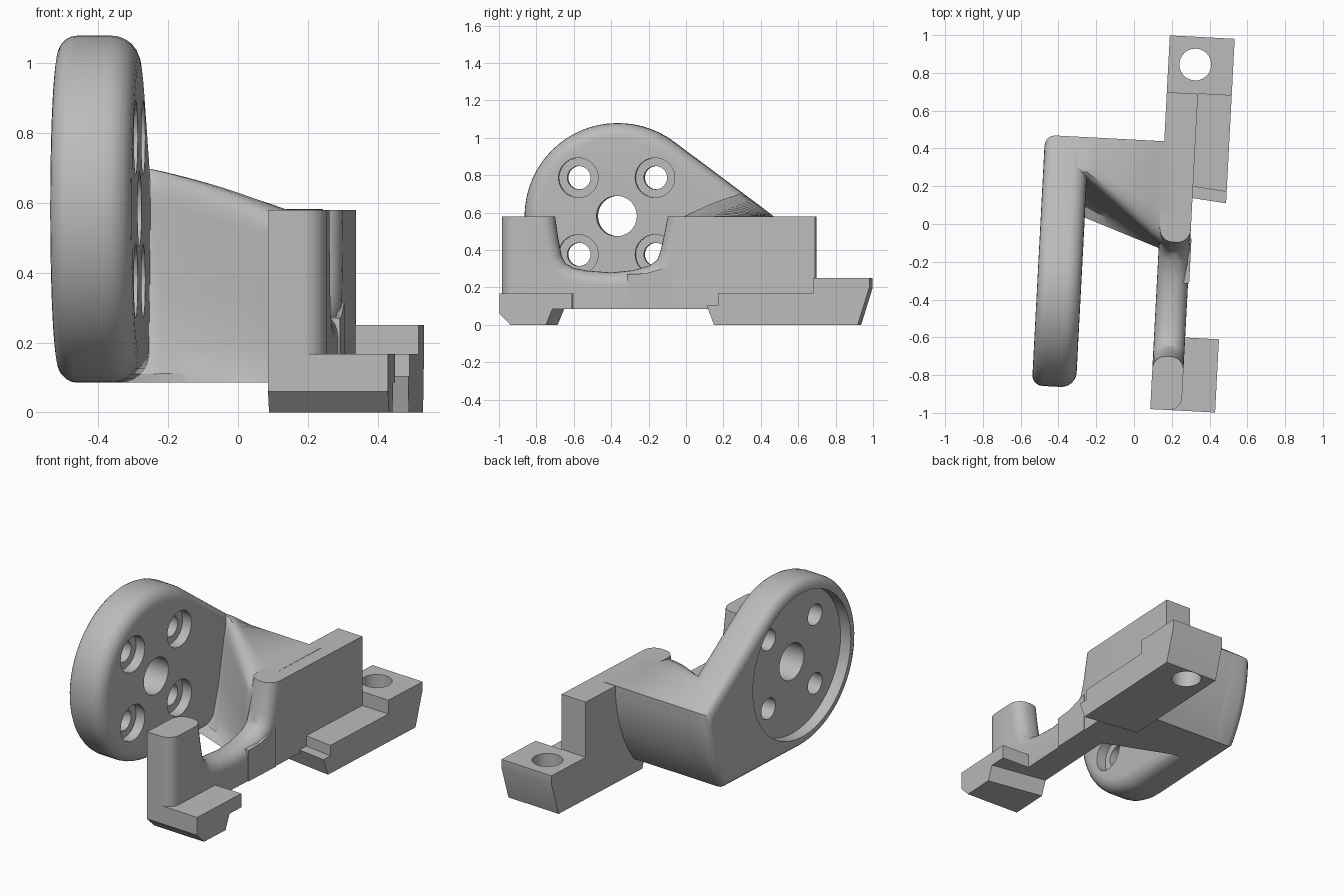
import bpy, bmesh, math
from mathutils import Matrix

if "Cube" in bpy.data.objects:
    bpy.data.objects.remove(bpy.data.objects["Cube"])

TILT = Matrix.Rotation(math.radians(-3), 4, 'Z')   # whole bracket is turned slightly in plan
grey = bpy.data.materials.new("plain grey")
grey.diffuse_color = (0.5, 0.5, 0.5, 1)
grey.use_nodes = True
grey.node_tree.nodes["Principled BSDF"].inputs["Base Color"].default_value = grey.diffuse_color

L, R = 0.137, 0.302          # left and right faces of the rail
FOOT = 0.481                 # outer side of the feet
CV, CZ, RAD = -0.385, 0.582, 0.497   # disc centre and radius
TIP = 0.446                  # rear tip of the plate
BOT = CZ - RAD
BACK = TIP - CV              # radius of the curved rear face
TAN = math.acos(RAD / BACK)  # angle where the sloped edge leaves the disc


def loft(name, sections, bevels=()):
    """Closed solid through sections of (u, v, z); bevels = [(edge test, width, segments)]."""
    bm = bmesh.new()
    rings = [[bm.verts.new(p) for p in s] for s in sections]
    for a, b in zip(rings, rings[1:]):
        for i in range(len(a)):
            j = (i + 1) % len(a)
            bm.faces.new((a[i], a[j], b[j], b[i]))
    bm.faces.new(rings[0][::-1])
    bm.faces.new(rings[-1])
    bmesh.ops.recalc_face_normals(bm, faces=bm.faces[:])
    for test, width, seg in bevels:
        edges = [e for e in bm.edges if test(e.verts[0].co, e.verts[1].co)]
        bmesh.ops.bevel(bm, geom=edges, offset=width, segments=seg, profile=0.5,
                        affect='EDGES', clamp_overlap=False)
    bm.transform(TILT)
    mesh = bpy.data.meshes.new(name)
    bm.to_mesh(mesh)
    bm.free()
    mesh.materials.append(grey)
    ob = bpy.data.objects.new(name, mesh)
    bpy.context.collection.objects.link(ob)
    return ob


def prism(name, profile, u0, u1, bevels=()):
    return loft(name, [[(u, v, z) for v, z in profile] for u in (u0, u1)], bevels)


def activate(ob):
    bpy.ops.object.select_all(action='DESELECT')
    ob.select_set(True)
    bpy.context.view_layer.objects.active = ob


def smooth(ob):
    activate(ob)
    bpy.ops.object.shade_smooth_by_angle(angle=math.radians(32))


def cut(ob, cutter):
    mod = ob.modifiers.new("cut", 'BOOLEAN')
    mod.operation, mod.solver, mod.object = 'DIFFERENCE', 'EXACT', cutter
    activate(ob)
    bpy.ops.object.modifier_apply(modifier=mod.name)
    bpy.data.objects.remove(cutter, do_unlink=True)


def circle(cx, cy, r, n=40):
    return [(cx + r * math.cos(2 * math.pi * i / n), cy + r * math.sin(2 * math.pi * i / n))
            for i in range(n)]


def arc(r, a0, a1, n):
    return [(CV + r * math.cos(a0 + (a1 - a0) * i / n), CZ + r * math.sin(a0 + (a1 - a0) * i / n))
            for i in range(n + 1)]


# Teardrop mounting plate with rounded rims
rear_arc = arc(BACK, -math.asin(RAD / BACK), 0, 8)
outline = arc(RAD, TAN, 1.5 * math.pi, 40) + rear_arc
U0, U1 = -0.495, -0.262
plate = prism("mounting_plate", outline, U0, U1, [
    (lambda a, b: abs(a.x - U0) < 1e-4 and abs(b.x - U0) < 1e-4, 0.055, 5),
    (lambda a, b: abs(a.x - U1) < 1e-4 and abs(b.x - U1) < 1e-4, 0.08, 6)])
# Outer recess, centre bore and four counterbored screw holes
cut(plate, prism("recess_cutter", circle(CV, CZ, 0.43, 72), -0.7, U0 + 0.07))
cut(plate, prism("bore_cutter", circle(CV, CZ, 0.108), -0.7, 0))
for sv in (-1, 1):
    for sz in (-1, 1):
        c = (CV + sv * 0.205, CZ + sz * 0.205)
        cut(plate, prism("screw_cutter", circle(*c, 0.062), -0.7, 0))
        cut(plate, prism("counterbore_cutter", circle(*c, 0.106), U1 - 0.06, 0))
smooth(plate)


# Web arm that blends from the plate's rear into the rail
def web_section(u):
    t = min(max((u - U1) / (L - U1), 0), 1)
    mix = lambda a, b: a + (b - a) * t
    fv, fz = mix(0.236, -0.085), mix(0.732, 0.58) + 0.012 * math.sin(math.pi * t)
    front = [(mix(0.165, -0.10), mix(0.33, 0.33)), (mix(0.12, -0.105), mix(0.17, 0.20)),
             (mix(0.08, -0.115), mix(0.11, 0.12)), (mix(0.02, -0.12), BOT)]
    top = (fv + 0.3 * (TIP - fv), fz + 0.3 * (CZ - fz))
    low = (fv + 0.35 * (front[0][0] - fv), fz + 0.35 * (front[0][1] - fz))
    ridge = []
    for i in range(7):                       # softened ridge
        s = i / 6
        ridge.append(tuple((1 - s) ** 2 * a + 2 * s * (1 - s) * b + s * s * c
                           for a, b, c in zip(top, (fv, fz), low)))
    return [(u, v, z) for v, z in ridge + front + rear_arc]


us = [-0.36] + [U1 + (L - U1) * i / 10 for i in range(11)] + [0.22]
smooth(loft("web_arm", [web_section(u) for u in us]))

# Rail, neck and front post as one profile, rounded along the dip
dip = [(-0.69, 0.58), (-0.672, 0.46), (-0.655, 0.37), (-0.635, 0.33), (-0.595, 0.306),
       (-0.52, 0.29), (-0.39, 0.28), (-0.27, 0.292), (-0.18, 0.318), (-0.14, 0.35),
       (-0.12, 0.41), (-0.085, 0.58)]
spine = [(-0.974, BOT), (-0.974, 0.58)] + dip + [(0.706, 0.58), (0.706, BOT)]


def rounded(a, b):
    if abs(a.x - b.x) > 1e-4:
        return False
    in_dip = all(-0.7 < p.y < -0.08 and p.z > 0.2 for p in (a, b))
    post_corner = a.x > 0.25 and a.y < -0.9 and b.y < -0.9
    return in_dip or post_corner


smooth(prism("rail_and_post", spine, L, R, [(rounded, 0.07, 6)]))

# Flat cheek beside the neck
prism("neck_cheek", [(-0.30, BOT), (-0.30, 0.27), (-0.2, 0.275), (-0.06, 0.315), (-0.06, BOT)],
      0.2, R + 0.006)

# Front foot: slab with chamfered toe and a skewed lower wedge
prism("front_foot_slab", [(-0.974, BOT), (-0.974, 0.167), (-0.586, 0.167), (-0.586, BOT)], L, FOOT)
wedge = lambda u, s: [(u, v, z) for v, z in
                      [(-0.974, BOT), (-0.974, 0.06), (-0.915, 0), (-0.725 + s, 0), (-0.69 + s, BOT)]]
loft("front_foot_wedge", [wedge(L, 0.045), wedge(FOOT, 0)])

# Rear foot: stepped ledge with raised end block and screw hole
ledge = lambda u, s: [(u, v, z) for v, z in
                      [(0.175 + s, 0), (0.135 + s, 0.105), (0.196 + s, 0.105), (0.196 + s, 0.167),
                       (0.706, 0.167), (0.706, 0.25), (1.007, 0.25), (1.007, 0.2), (0.945, 0)]]
foot = loft("rear_foot", [ledge(L, 0.035), ledge(FOOT, 0)])
hole = loft("foot_hole_cutter", [[(x, y, z) for x, y in circle(0.28, 0.86, 0.084)] for z in (-0.2, 0.5)])
cut(foot, hole)
smooth(foot)
